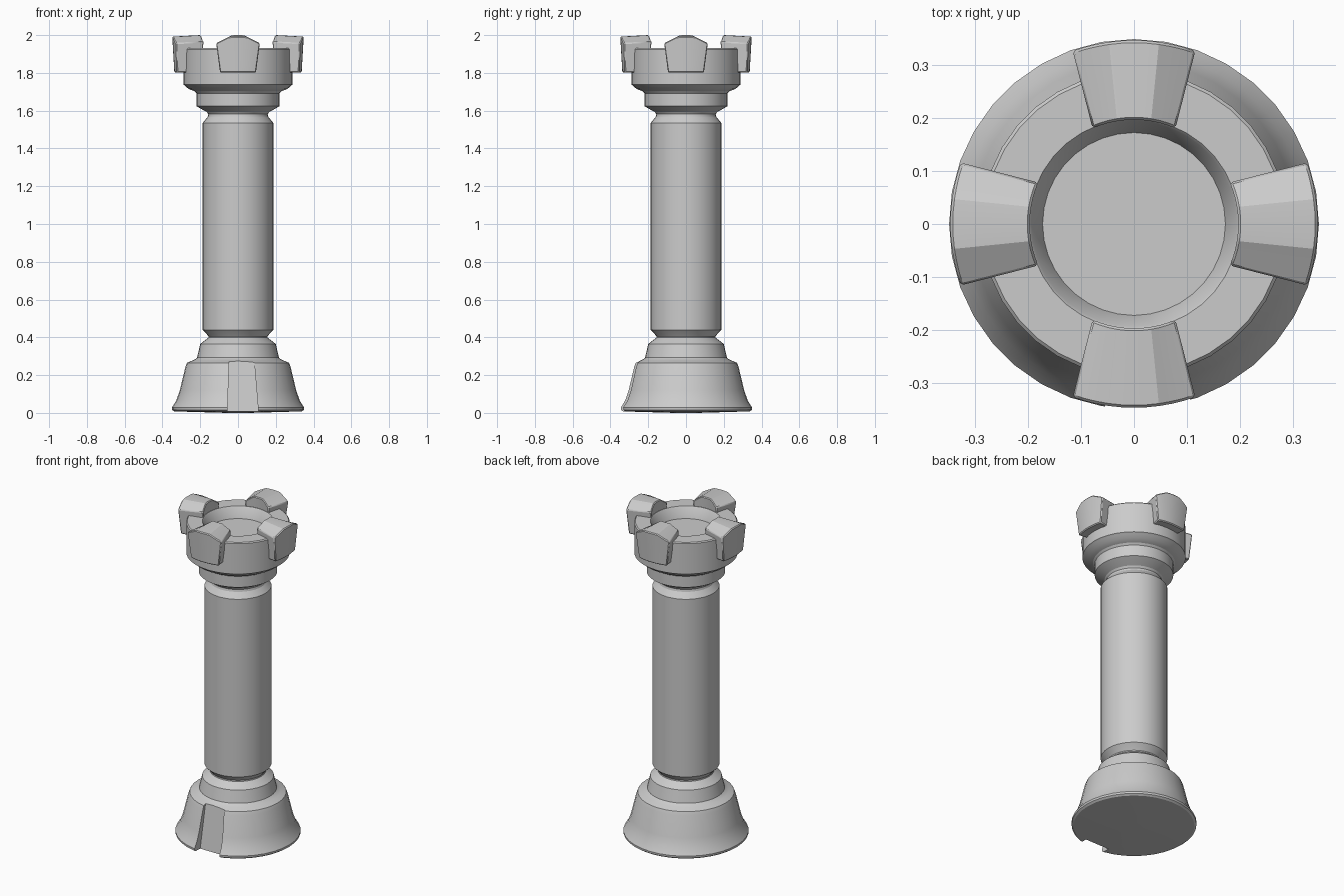
import bpy, bmesh
from math import sin, cos, pi, radians

if "Cube" in bpy.data.objects:
    bpy.data.objects.remove(bpy.data.objects["Cube"])

SEGMENTS = 36


def finish(name, bm, smooth=True):
    bmesh.ops.recalc_face_normals(bm, faces=bm.faces)
    mesh = bpy.data.meshes.new(name)
    bm.to_mesh(mesh)
    bm.free()
    obj = bpy.data.objects.new(name, mesh)
    bpy.context.collection.objects.link(obj)
    if smooth:
        bpy.ops.object.select_all(action='DESELECT')
        obj.select_set(True)
        bpy.context.view_layer.objects.active = obj
        bpy.ops.object.shade_smooth_by_angle(angle=radians(25))
    return obj


def lathe(name, profile):
    """Closed solid of revolution; first and last rings are capped."""
    bm = bmesh.new()
    rings = [[bm.verts.new((r * cos(2 * pi * i / SEGMENTS), r * sin(2 * pi * i / SEGMENTS), z))
              for i in range(SEGMENTS)] for r, z in profile]
    for a, b in zip(rings, rings[1:]):
        for i in range(SEGMENTS):
            j = (i + 1) % SEGMENTS
            bm.faces.new((a[i], a[j], b[j], b[i]))
    bm.faces.new(rings[0][::-1])
    bm.faces.new(rings[-1])
    return finish(name, bm)


def merlon(name, turn):
    """Wedge block with an arched top, centred on the angle turn."""
    bm = bmesh.new()
    steps = 10
    loops = []
    for i in range(steps + 1):
        t = 2 * i / steps - 1
        top = 2.0 - 0.035 * max(0, (abs(t) - 0.38) / 0.62)
        # radius, height, half-angle of each section corner
        section = [(0.337, 1.802, 16.5), (0.348, top - 0.008, 19.6),
                   (0.197, top, 23.5), (0.21, 1.802, 21)]
        loops.append([bm.verts.new((r * cos(turn + t * radians(a)),
                                    r * sin(turn + t * radians(a)), z))
                      for r, z, a in section])
    for a, b in zip(loops, loops[1:]):
        for k in range(4):
            bm.faces.new((a[k], a[(k + 1) % 4], b[(k + 1) % 4], b[k]))
    bm.faces.new(loops[0])
    bm.faces.new(loops[-1][::-1])
    obj = finish(name, bm)
    bevel = obj.modifiers.new("soft_edges", 'BEVEL')
    bevel.width = 0.005
    bevel.segments = 1
    bevel.limit_method = 'ANGLE'
    bevel.angle_limit = radians(35)
    return obj


# Flared foot and stepped plinth
base = lathe("base", [
    (0.06, 0.0), (0.338, 0.008), (0.349, 0.016), (0.35, 0.028), (0.327, 0.065),
    (0.308, 0.12), (0.278, 0.245), (0.27, 0.265), (0.24, 0.278), (0.225, 0.285),
    (0.217, 0.292), (0.2, 0.365), (0.157, 0.398), (0.156, 0.41)])

# Column shaft with necked ends
lathe("shaft", [
    (0.156, 0.405), (0.168, 0.42), (0.187, 0.44), (0.187, 1.535),
    (0.16, 1.568), (0.156, 1.585)])

# Collar and hollowed turret head
lathe("turret_head", [
    (0.156, 1.58), (0.165, 1.593), (0.2, 1.612), (0.22, 1.624), (0.22, 1.692),
    (0.23, 1.703), (0.262, 1.715), (0.28, 1.732), (0.289, 1.738), (0.289, 1.925),
    (0.283, 1.931), (0.199, 1.931), (0.194, 1.925), (0.173, 1.865)])

# Battlements
for i, side in enumerate(("right", "back", "left", "front")):
    merlon("merlon_" + side, i * pi / 2)

# Chipped notch in the front of the foot
bm = bmesh.new()
lower = [bm.verts.new((x, y, -0.02)) for x, y in
         ((-0.057, -0.42), (0.11, -0.42), (0.11, -0.292), (-0.057, -0.292))]
upper = [bm.verts.new((x, y, 0.29)) for x, y in
         ((-0.046, -0.42), (0.084, -0.42), (0.084, -0.247), (-0.046, -0.247))]
for i in range(4):
    j = (i + 1) % 4
    bm.faces.new((lower[i], lower[j], upper[j], upper[i]))
bm.faces.new(lower[::-1])
bm.faces.new(upper)
cutter = finish("notch_cutter", bm, smooth=False)
cutter.hide_render = True
cutter.display_type = 'WIRE'
cut = base.modifiers.new("notch", 'BOOLEAN')
cut.operation = 'DIFFERENCE'
cut.object = cutter
cut.solver = 'EXACT'
# cut before the smoothing-by-angle step
base.modifiers.move(len(base.modifiers) - 1, 0)
